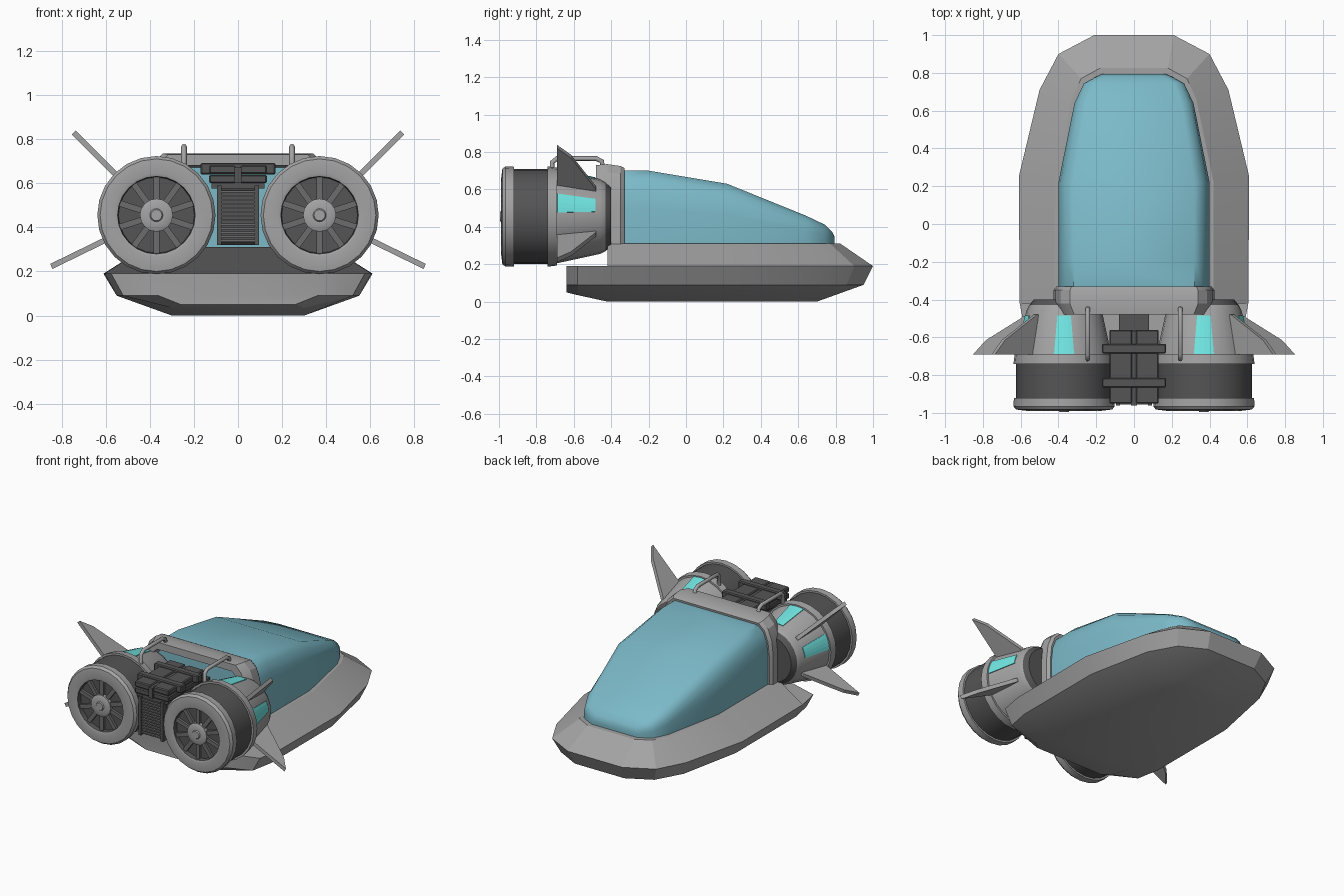
import bpy, bmesh, math
from mathutils import Matrix, Vector

cube = bpy.data.objects.get("Cube")
if cube:
    bpy.data.objects.remove(cube)


def material(name, r, g, b):
    m = bpy.data.materials.new(name)
    m.use_nodes = True
    m.diffuse_color = (r, g, b, 1)
    m.node_tree.nodes["Principled BSDF"].inputs["Base Color"].default_value = (r, g, b, 1)
    return m


GREY = material("light grey", .37, .37, .37)
DARK = material("dark grey", .09, .09, .09)
MID = material("medium grey", .15, .15, .15)
GLASS = material("blue glass", .2, .49, .58)
CYAN = material("cyan panel", .17, .82, .79)


def finish(bm, name, mats, smooth=None):
    bmesh.ops.recalc_face_normals(bm, faces=bm.faces)
    me = bpy.data.meshes.new(name)
    bm.to_mesh(me)
    bm.free()
    for m in mats:
        me.materials.append(m)
    ob = bpy.data.objects.new(name, me)
    bpy.context.collection.objects.link(ob)
    if smooth:
        bpy.ops.object.select_all(action='DESELECT')
        ob.select_set(True)
        bpy.context.view_layer.objects.active = ob
        bpy.ops.object.shade_smooth_by_angle(angle=math.radians(smooth))
    return ob


def loft(name, halves, mats, caps=(False, False), closed=False, smooth=None):
    """Skin mirrored half rings; caps are strips joining left and right."""
    bm = bmesh.new()
    rings = []
    for half in halves:
        full = list(half) + [(-x, y, z) for x, y, z in reversed(half)]
        rings.append([bm.verts.new(p) for p in full])
    n = len(rings[0])
    for a, b in list(zip(rings, rings[1:])) + ([(rings[-1], rings[0])] if closed else []):
        for i in range(n):
            j = (i + 1) % n
            bm.faces.new((a[i], a[j], b[j], b[i]))
    for ring, cap in zip((rings[0], rings[-1]), caps):
        if cap:
            for i in range(n // 2 - 1):
                bm.faces.new((ring[i], ring[i + 1], ring[n - 2 - i], ring[n - 1 - i]))
    return finish(bm, name, mats, smooth)


def lathe(name, centre, profile, mats, bands, seg=24, smooth=30):
    """Spin (y, radius) points round an axis along y."""
    bm = bmesh.new()
    rings = [[bm.verts.new((centre[0] + r * math.cos(math.tau * i / seg), y,
                            centre[1] + r * math.sin(math.tau * i / seg)))
              for i in range(seg)] for y, r in profile]
    for k, (a, b) in enumerate(zip(rings, rings[1:])):
        for i in range(seg):
            j = (i + 1) % seg
            bm.faces.new((a[i], a[j], b[j], b[i])).material_index = bands[k]
    bm.faces.new(rings[0]).material_index = bands[0]
    bm.faces.new(rings[-1]).material_index = bands[-1]
    return finish(bm, name, mats, smooth)


def box(name, lo, hi, mat, bevel=0):
    bm = bmesh.new()
    lo, hi = Vector(lo), Vector(hi)
    bmesh.ops.create_cube(bm, size=1, matrix=Matrix.Translation((lo + hi) / 2)
                          @ Matrix.Diagonal((*(hi - lo), 1)))
    if bevel:
        bmesh.ops.bevel(bm, geom=bm.edges[:], offset=bevel, segments=1, affect='EDGES')
    return finish(bm, name, [mat])


def radial_plate(name, centre, angle, outline, thick, mat):
    """Flat plate given as (y, distance from axis), standing out at an angle."""
    bm = bmesh.new()
    c, s = math.cos(angle), math.sin(angle)
    sides = [[bm.verts.new((centre[0] + r * c - t * s, y, centre[1] + r * s + t * c))
              for y, r in outline] for t in (-thick / 2, thick / 2)]
    n = len(outline)
    for side in sides:
        bm.faces.new(side)
    for i in range(n):
        j = (i + 1) % n
        bm.faces.new((sides[0][i], sides[0][j], sides[1][j], sides[1][i]))
    return finish(bm, name, [mat])


# Lower hull with a tail ledge under the engines
rim = [(.21, 1, .19), (.4, .9, .19), (.5, .71, .19), (.61, .25, .19), (.605, -.42, .19)]
chine = [(.19, .95, .09), (.36, .86, .09), (.46, .68, .09), (.55, .24, .09),
         (.55, -.42, .09), (.52, -.58, .09), (.36, -.64, .09)]
belly = [(.12, .7, 0), (.2, .63, 0), (.26, .5, 0), (.3, .2, 0), (.3, -.42, 0),
         (.3, -.58, .035), (.26, -.64, .05)]
loft("lower_hull", [belly, chine, rim + [(.575, -.58, .19), (.38, -.64, .19)]], [GREY],
     caps=(True, True), smooth=20)

# Sloping upper deck with a dark rear wall
deck = [(.18, .825, .31), (.28, .77, .31), (.33, .66, .31), (.42, .23, .31), (.42, -.42, .31)]
upper = loft("upper_deck", [rim, deck], [GREY, DARK], caps=(False, True), smooth=10)
for f in upper.data.polygons:
    if f.normal.y < -.9:
        f.material_index = 1


# Canopy and its rear arch share one section
def section(y, w, top, base=.3):
    h = top - base
    return [(w * u, y, base + h * v) for u, v in
            ((1, 0), (1, .5), (.975, .73), (.91, .9), (.8, 1))]


stations = [(-.41, .39, .69), (-.33, .4, .7), (-.2, .4, .7), (.22, .4, .63), (.64, .315, .46),
            (.745, .265, .41), (.78, .2, .375), (.793, .17, .35)]
loft("canopy", [section(*s) for s in stations], [GLASS], caps=(True, True), smooth=40)
arch = [(-.33, .41, .715), (-.35, .425, .725), (-.42, .425, .735), (-.48, .395, .73),
        (-.48, .36, .68), (-.4, .35, .67), (-.34, .35, .67)]
loft("canopy_arch", [section(*s) for s in arch], [GREY], closed=True, smooth=25)

# Twin engines with fans, fins, light panels and handles
HEIGHT = .455
for side, tag in ((1, "left"), (-1, "right")):
    c = (side * .37, HEIGHT)
    lathe(tag + "_engine", c,
          [(-.40, .16), (-.43, .185), (-.46, .2), (-.69, .25), (-.69, .262), (-.74, .268),
           (-.74, .254), (-.92, .254), (-.92, .266), (-.965, .268), (-.982, .255),
           (-.99, .19), (-.985, .176), (-.955, .172)],
          [GREY, DARK], [1, 0, 0, 0, 0, 0, 1, 0, 0, 0, 0, 0, 1])
    lathe(tag + "_fan_hub", c, [(-.95, .075), (-.98, .075), (-.987, .06), (-.987, .03),
                                (-.994, .025)], [GREY], [0] * 4, seg=16)
    for k in range(10):
        radial_plate(f"{tag}_fan_blade_{k}", c, math.tau * (k + .5) / 10,
                     [(-.95, .06), (-.972, .06), (-.972, .175), (-.95, .175)], .028, MID)

    for label, deg in (("upper", 45), ("lower", -26)):
        a = math.radians(deg if side > 0 else 180 - deg)
        radial_plate(f"{tag}_{label}_fin", c, a,
                     [(-.48, .19), (-.48, .215), (-.615, .455), (-.69, .53), (-.69, .23)],
                     .025, GREY)

    # Tapered panels lying on the cowl
    for label, deg in (("top", 90), ("outer", 17)):
        a = math.radians(deg if side > 0 else 180 - deg)
        out = Vector((math.cos(a), 0, math.sin(a)))
        across = Vector((-math.sin(a), 0, math.cos(a)))
        bm = bmesh.new()
        rows = []
        for y, r, w in ((-.485, .2095, .036), (-.688, .2535, .053)):
            row = []
            for t in (-1, -.5, 0, .5, 1):
                x = t * w
                p = Vector((c[0], y, c[1])) + across * x + out * math.sqrt(r * r - x * x)
                row.append(bm.verts.new(p))
            rows.append(row)
        for i in range(4):
            bm.faces.new((rows[0][i], rows[0][i + 1], rows[1][i + 1], rows[1][i]))
        bmesh.ops.recalc_face_normals(bm, faces=bm.faces)
        if sum((f.normal.dot(out) for f in bm.faces)) < 0:
            bmesh.ops.reverse_faces(bm, faces=bm.faces)
        bmesh.ops.solidify(bm, geom=bm.faces[:], thickness=.005)
        finish(bm, f"{tag}_{label}_panel", [CYAN])

    curve = bpy.data.curves.new(tag + "_handle", 'CURVE')
    curve.dimensions = '3D'
    curve.bevel_depth = .013
    curve.bevel_resolution = 2
    curve.use_fill_caps = True
    spline = curve.splines.new('POLY')
    path = [(-.715, .66), (-.715, .745), (-.69, .765), (-.48, .765), (-.45, .75), (-.445, .7)]
    spline.points.add(len(path) - 1)
    for pt, (y, z) in zip(spline.points, path):
        pt.co = (side * .245, y, z, 1)
    curve.materials.append(GREY)
    bpy.context.collection.objects.link(bpy.data.objects.new(tag + "_handle", curve))

# Machinery between the engines
box("radiator_core", (-.085, -.94, .32), (.085, -.6, .58), DARK, .01)
for k in range(13):
    z = .335 + k * .0185
    box(f"radiator_slat_{k}", (-.075, -.955, z), (.075, -.935, z + .009), MID)
for s in (-1, 1):
    box("radiator_frame", (s * .085 - .01, -.96, .32), (s * .085 + .01, -.92, .59), DARK)
    for z in (.6, .643):
        box("equipment_case", (s * .071 - .06, -.95, z), (s * .071 + .06, -.56, z + .038),
            DARK, .006)
box("case_spine", (-.015, -.96, .6), (.015, -.57, .672), DARK)
box("case_tray", (-.12, -.94, .575), (.12, -.56, .602), DARK)
for y in (-.84, -.66):
    box("case_strap", (-.17, y - .025, .64), (.17, y + .025, .692), DARK, .006)
box("machinery_mount", (-.08, -.62, .32), (.08, -.42, .56), DARK)
